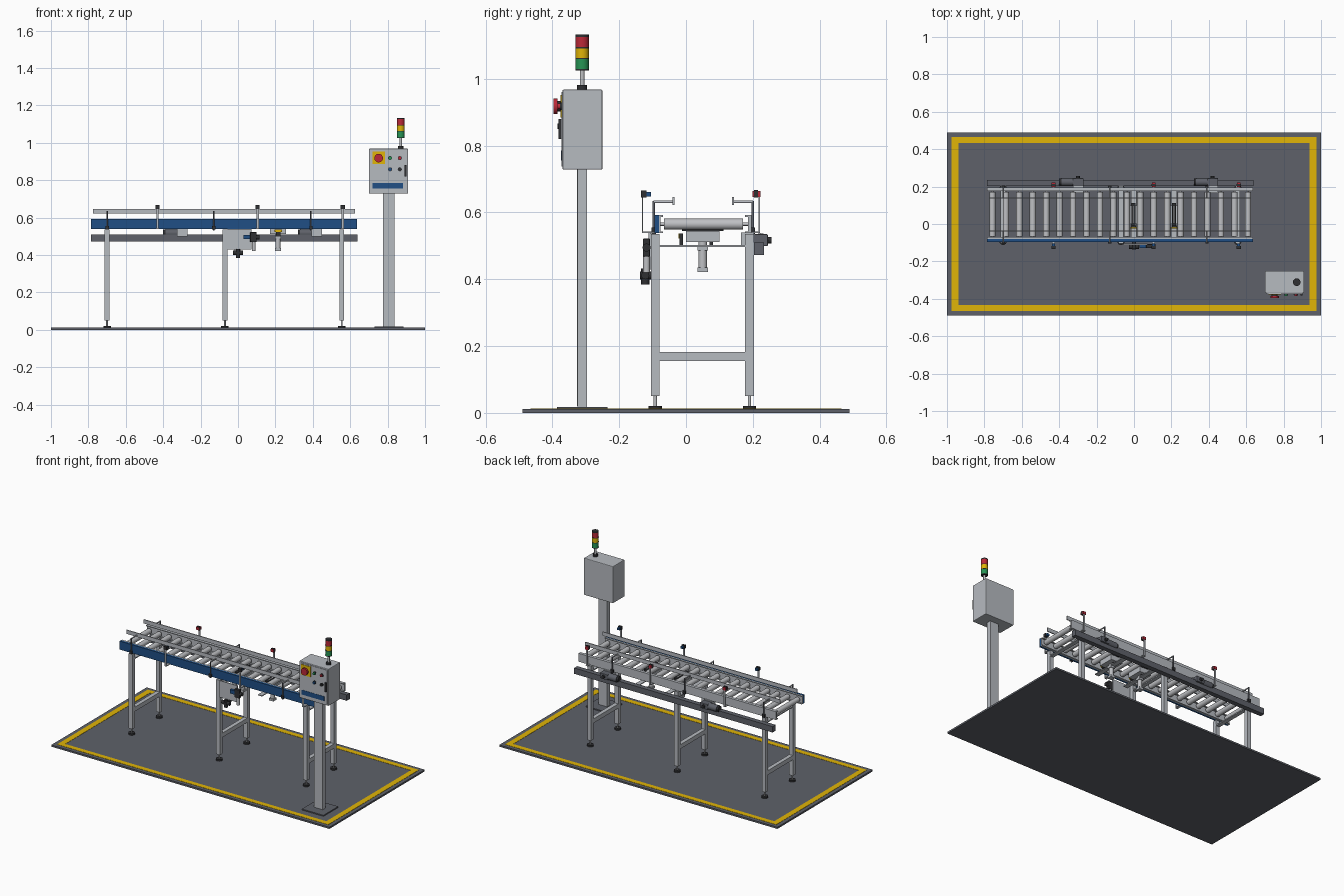
import bpy, bmesh, math
from mathutils import Vector

def mat(name, r, g, b):
    m = bpy.data.materials.new(name)
    m.diffuse_color = (r, g, b, 1)
    return m

GREY = mat("light_grey", 0.47, 0.495, 0.53)
STEEL = mat("roller_steel", 0.52, 0.53, 0.55)
SLATE = mat("slate_grey", 0.112, 0.12, 0.142)
DARK = mat("near_black", 0.028, 0.029, 0.032)
BLUE = mat("blue", 0.014, 0.078, 0.235)
YELLOW = mat("yellow", 0.75, 0.46, 0.002)
RED = mat("red", 0.5, 0.022, 0.04)
GREEN = mat("green", 0.02, 0.3, 0.09)

def finish(name, bm, m):
    me = bpy.data.meshes.new(name)
    bm.to_mesh(me)
    bm.free()
    me.materials.append(m)
    ob = bpy.data.objects.new(name, me)
    bpy.context.collection.objects.link(ob)
    return ob

def box(name, x, y, z, m, bevel=0):
    """Box from (min, max) ranges."""
    bm = bmesh.new()
    bmesh.ops.create_cube(bm, size=1)
    for v in bm.verts:
        v.co = Vector([(a + b) / 2 + c * (b - a) for c, (a, b) in zip(v.co, (x, y, z))])
    if bevel:
        bmesh.ops.bevel(bm, geom=bm.edges[:], offset=bevel, segments=2, affect='EDGES', profile=0.5)
    return finish(name, bm, m)

def cyl(name, p, q, r, m, n=20):
    """Cylinder between two points."""
    p, q = Vector(p), Vector(q)
    d = q - p
    bm = bmesh.new()
    bmesh.ops.create_cone(bm, cap_ends=True, segments=n, radius1=r, radius2=r, depth=d.length)
    rot = d.to_track_quat('Z', 'Y')
    for v in bm.verts:
        v.co = rot @ v.co + (p + q) / 2
    for f in bm.faces:
        f.smooth = len(f.verts) == 4
    for e in bm.edges:
        e.smooth = all(len(f.verts) == 4 for f in e.link_faces)
    return finish(name, bm, m)

def about(c, h):
    return (c - h, c + h)

# Floor mat with a yellow safety border
box("floor_mat", (-1, 1), (-0.49, 0.49), (0, 0.011), SLATE)
for s in (-1, 1):
    box("border_long", (-0.975, 0.975), about(s * 0.45, 0.016), (0.011, 0.0125), YELLOW)
    box("border_short", about(s * 0.957, 0.018), (-0.434, 0.434), (0.011, 0.0125), YELLOW)

# Conveyor side channels, the front one with a blue cover
X0, X1 = -0.785, 0.635
box("front_cover", (X0, X1), (-0.095, -0.081), (0.538, 0.593), BLUE)
box("front_rail", (X0, X1), (-0.081, -0.077), (0.538, 0.592), GREY)
box("back_rail", (X0, X1), (0.186, 0.196), (0.538, 0.592), GREY)
for z in (0.538, 0.587):
    box("front_rail_flange", (X0, X1), (-0.077, -0.069), (z, z + 0.005), GREY)
    box("back_rail_flange", (X0, X1), (0.176, 0.186), (z, z + 0.005), GREY)

# Rollers on thin axles
N = 20
for i in range(N):
    x = -0.757 + i * 1.366 / (N - 1)
    cyl("roller", (x, -0.066, 0.565), (x, 0.17, 0.565), 0.0165, STEEL, 24)
    cyl("axle", (x, -0.08, 0.565), (x, 0.188, 0.565), 0.005, STEEL, 10)

# Leg frames with levelling feet
for x in (-0.7, -0.07, 0.555):
    for y in (-0.092, 0.19):
        box("leg", about(x, 0.013), about(y, 0.013), (0.05, 0.535), GREY)
        cyl("foot_stem", (x, y, 0.02), (x, y, 0.05), 0.005, STEEL, 12)
        cyl("foot_pad", (x, y, 0.011), (x, y, 0.021), 0.02, DARK)
    box("lower_crossbar", about(x, 0.013), (-0.08, 0.178), (0.155, 0.183), GREY)
    box("upper_crossbar", about(x, 0.013), (-0.08, 0.178), (0.496, 0.503), GREY)

# Guide strips and their brackets, s points outwards
for y, yo, s in ((-0.037, -0.088, -1), (0.14, 0.191, 1)):
    box("guide_strip", (-0.775, 0.625), about(y, 0.003), (0.622, 0.647), GREY)
    yp = yo + s * 0.009
    for x in (-0.7, -0.13, 0.39):
        cyl("guide_post", (x, yp, 0.53), (x, yp, 0.635), 0.004, SLATE, 10)
        cyl("guide_arm", (x, yp, 0.632), (x, y, 0.632), 0.004, GREY, 10)
        box("guide_clamp", about(x, 0.009), about(yp, 0.007), (0.535, 0.555), DARK)
    # Sensors in front, red reflectors behind
    for x in (-0.43, 0.105, 0.56):
        yb = yo - 0.042 if s < 0 else yo + 0.028
        box("sensor_foot", about(x, 0.008), sorted((yo, yb)), (0.538, 0.543), GREY)
        box("sensor_post", about(x, 0.006), about(yb, 0.002), (0.538, 0.65), GREY)
        if s < 0:
            box("sensor_head", about(x, 0.011), about(yb + 0.004, 0.008), (0.645, 0.666), DARK)
            box("sensor_eye", about(x, 0.008), about(yb + 0.017, 0.008), (0.648, 0.662), BLUE)
        else:
            box("reflector_holder", about(x, 0.011), about(yb - 0.01, 0.006), (0.645, 0.667), DARK)
            box("reflector", about(x, 0.01), about(yb - 0.018, 0.002), (0.647, 0.665), RED)
            box("reflector_back", about(x, 0.01), about(yb, 0.004), (0.646, 0.664), RED)

# Cable duct along the back
box("cable_duct", (X0 - 0.002, 0.64), (0.203, 0.234), (0.472, 0.51), SLATE)

# Drive motors above the duct
for x in (-0.335, 0.385):
    y, z = 0.224, 0.517
    a, b = x - 0.065, x + 0.065
    mid = x + 0.008
    cyl("motor_body", (mid, y, z), (a + 0.012, y, z), 0.021, SLATE)
    cyl("motor_end", (a + 0.012, y, z), (a, y, z), 0.018, DARK)
    box("motor_gearbox", (mid, b), about(y, 0.021), about(z, 0.018), SLATE, 0.003)
    box("motor_mount", (mid, b), (0.165, 0.203), (0.5, 0.54), GREY)
    cyl("motor_shaft", (b - 0.03, y, z), (b - 0.03, y + 0.032, z), 0.01, DARK, 16)

# Pop-up lift units between the rollers
for x in (-0.002, 0.214):
    box("lift_block", about(x, 0.042), (0.0, 0.1), (0.512, 0.545), GREY)
    box("lift_blade", about(x, 0.011), (-0.012, 0.112), (0.545, 0.568), DARK)
    cyl("lift_wheel_bar", (x, 0.005, 0.567), (x, 0.095, 0.567), 0.005, STEEL, 12)
    cyl("lift_cylinder", (x, 0.05, 0.43), (x, 0.05, 0.512), 0.013, STEEL)
    for z in (0.422, 0.486):
        box("cylinder_cap", about(x, 0.016), (0.034, 0.066), (z, z + 0.014), GREY)
    for y in (-0.014, 0.076):
        box("lift_guide", about(x, 0.012), about(y, 0.005), (0.503, 0.537), DARK)
    box("lift_tag", about(x, 0.02), (-0.023, -0.019), (0.522, 0.537), YELLOW)
    box("lift_support", about(x, 0.015), (-0.08, 0.19), (0.498, 0.503), GREY)

# Air supply panel at the front
box("air_panel", (-0.057, 0.072), (-0.112, -0.105), (0.43, 0.538), GREY)
cyl("air_regulator", (0, -0.122, 0.385), (0, -0.122, 0.432), 0.012, DARK)
cyl("regulator_cross", (-0.028, -0.122, 0.412), (0.028, -0.122, 0.412), 0.012, DARK, 16)
cyl("regulator_gauge", (0, -0.137, 0.412), (0, -0.085, 0.412), 0.012, DARK, 16)
box("valve_body", (0.065, 0.1), (-0.129, -0.108), (0.468, 0.522), DARK, 0.003)
box("valve_coil", (0.03, 0.066), (-0.127, -0.112), (0.484, 0.508), BLUE)
cyl("valve_bowl", (0.084, -0.118, 0.42), (0.084, -0.118, 0.468), 0.01, STEEL, 16)
cyl("valve_knob", (0.1, -0.118, 0.495), (0.115, -0.118, 0.495), 0.012, DARK, 16)

# Control post on a base plate
box("post_base", (0.73, 0.885), (-0.386, -0.235), (0.011, 0.018), SLATE)
box("post", (0.775, 0.837), (-0.325, -0.297), (0.018, 0.735), GREY)
for x in (0.79, 0.822):
    for y in (-0.3252, -0.2968):
        box("post_rib", about(x, 0.003), about(y, 0.0005), (0.02, 0.73), GREY)

# Control cabinet
box("cabinet", (0.70, 0.91), (-0.37, -0.25), (0.728, 0.968), GREY, 0.004)
box("cabinet_door", (0.708, 0.902), (-0.373, -0.369), (0.738, 0.96), GREY)
box("stop_plate", (0.718, 0.786), (-0.376, -0.373), (0.885, 0.952), YELLOW)
cyl("stop_collar", (0.752, -0.375, 0.918), (0.752, -0.386, 0.918), 0.016, DARK)
cyl("stop_button", (0.752, -0.384, 0.918), (0.752, -0.396, 0.918), 0.023, RED, 24)
box("name_plate", (0.72, 0.882), (-0.3745, -0.373), (0.755, 0.785), BLUE)
box("door_handle", (0.889, 0.9), (-0.382, -0.373), (0.82, 0.88), DARK)
for x, z, m in ((0.813, 0.918, GREEN), (0.865, 0.918, RED), (0.813, 0.858, BLUE), (0.865, 0.858, DARK)):
    cyl("button_ring", (x, -0.372, z), (x, -0.377, z), 0.011, DARK, 16)
    cyl("button_cap", (x, -0.376, z), (x, -0.385, z), 0.008, m, 16)

# Signal tower
def tower(name, z0, z1, r, m):
    cyl(name, (0.87, -0.311, z0), (0.87, -0.311, z1), r, m, 24)

tower("tower_base", 0.966, 0.982, 0.015, DARK)
tower("tower_pole", 0.98, 1.03, 0.007, STEEL)
tower("green_lamp", 1.028, 1.06, 0.02, GREEN)
tower("yellow_lamp", 1.062, 1.092, 0.02, YELLOW)
tower("red_lamp", 1.094, 1.126, 0.02, RED)
for z in (1.025, 1.059, 1.091):
    tower("lamp_ring", z, z + 0.004, 0.0205, DARK)
tower("tower_cap", 1.125, 1.133, 0.02, DARK)
